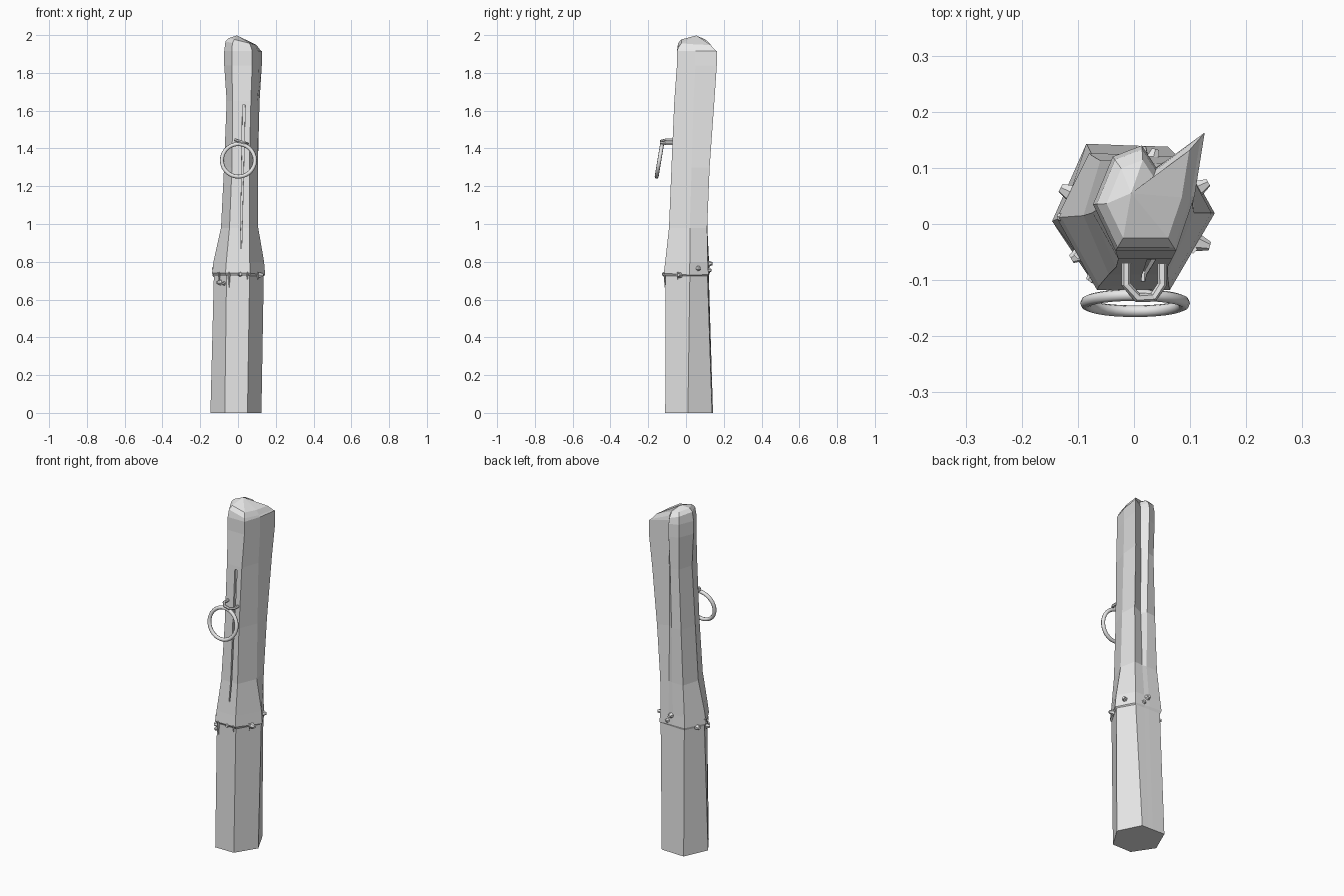
import bpy, bmesh, math, random
from mathutils import Vector, Matrix

if "Cube" in bpy.data.objects:
    bpy.data.objects.remove(bpy.data.objects["Cube"])

random.seed(4)
mat = bpy.data.materials.new("pale grey")
mat.diffuse_color = (0.8, 0.8, 0.8, 1)
mat.use_nodes = True
mat.node_tree.nodes["Principled BSDF"].inputs["Base Color"].default_value = mat.diffuse_color


def make(name, bm, smooth=None):
    bmesh.ops.recalc_face_normals(bm, faces=bm.faces)
    me = bpy.data.meshes.new(name)
    bm.to_mesh(me)
    bm.free()
    me.materials.append(mat)
    ob = bpy.data.objects.new(name, me)
    bpy.context.collection.objects.link(ob)
    if smooth:
        bpy.ops.object.select_all(action='DESELECT')
        bpy.context.view_layer.objects.active = ob
        ob.select_set(True)
        bpy.ops.object.shade_smooth_by_angle(angle=math.radians(smooth))
    return ob


def loft(bm, rings, apex=None):
    vs = [[bm.verts.new(p) for p in r] for r in rings]
    n = len(vs[0])
    for a, b in zip(vs, vs[1:]):
        for i in range(n):
            bm.faces.new((a[i], a[(i + 1) % n], b[(i + 1) % n], b[i]))
    bm.faces.new(vs[0][::-1])
    if apex is None:
        bm.faces.new(vs[-1])
    else:
        t = bm.verts.new(apex)
        for i in range(n):
            bm.faces.new((vs[-1][i], vs[-1][(i + 1) % n], t))


# Post cross-sections: left, front-left, front-right, right,
# back-right, groove, groove lip, back-left
section = {
    0.0: [(-.146, .005), (-.07, -.11), (.05, -.11), (.124, .01),
          (.06, .138), (.02, .139), (-.01, .14), (-.085, .143)],
    0.73: [(-.13, .012), (-.062, -.11), (.062, -.11), (.138, .02),
           (.085, .115), (.03, .118), (0, .12), (-.075, .122)],
    1.0: [(-.09, .015), (-.045, -.09), (.06, -.09), (.107, .02),
          (.088, .112), (.035, .108), (.01, .113), (-.06, .113)],
    1.3: [(-.074, .02), (-.032, -.077), (.06, -.077), (.105, .03),
          (.1, .125), (.037, .098), (.01, .118), (-.047, .113)],
    1.65: [(-.06, .03), (-.028, -.062), (.068, -.062), (.104, .04),
           (.114, .15), (.038, .1), (.012, .13), (-.035, .115)],
    1.9: [(-.073, .035), (-.033, -.048), (.075, -.048), (.108, .05),
          (.126, .163), (.04, .1), (.014, .14), (-.038, .12)],
}


def ring(key, z, s=1.0, cx=0.02, cy=0.04, wobble=0):
    return [Vector((cx + (x - cx) * s, cy + (y - cy) * s,
                    z + random.uniform(-wobble, wobble)))
            for x, y in section[key]]


def top_ring(s, z):
    # crown slopes down towards the right
    return [Vector((p.x, p.y, z - 0.25 * p.x)) for p in ring(1.9, z, s)]


bm = bmesh.new()
loft(bm, [ring(0.0, 0), ring(0.73, 0.725, .985), ring(0.73, 0.735, 1.05, wobble=.008),
          ring(0.73, 0.80, 1.0), ring(1.0, 0.98), ring(1.3, 1.3),
          ring(1.65, 1.65), ring(1.9, 1.84), ring(1.9, 1.915),
          top_ring(.93, 1.95), top_ring(.74, 1.972)], (-.005, .055, 1.998))
post = make("post", bm)

# Long narrow crack cut into the front
bm = bmesh.new()
crack = [(.025, 1.63, -.075, -.05), (.025, .87, -.11, -.085)]
rings = []
for (dx, z, y0, y1), x, w in zip(crack, (.031, .016), (.01, .004)):
    rings.append([(x - w, y0 - .03, z), (x + w, y0 - .03, z),
                  (x + w * .7, y1, z), (x - w * .7, y1, z)])
loft(bm, rings)
cutter = make("crack_cutter", bm)
cutter.hide_render = True
cutter.hide_viewport = True
mod = post.modifiers.new("crack", 'BOOLEAN')
mod.operation = 'DIFFERENCE'
mod.solver = 'EXACT'
mod.object = cutter

# Hanging ring
R, r, N, M = 0.0875, 0.0105, 28, 8
tilt = Matrix.Rotation(math.radians(-9.5), 4, 'X')
bm = bmesh.new()
grid = []
for i in range(N):
    a = math.tau * i / N
    row = []
    for j in range(M):
        b = math.tau * j / M
        d = R + r * math.cos(b)
        p = tilt @ Vector((d * math.cos(a), r * math.sin(b), d * math.sin(a)))
        row.append(bm.verts.new(p + Vector((.002, -.141, 1.337))))
    grid.append(row)
for i in range(N):
    for j in range(M):
        k, l = (i + 1) % N, (j + 1) % M
        bm.faces.new((grid[i][j], grid[k][j], grid[k][l], grid[i][l]))
make("hanging_ring", bm, 50)

# Staple holding the ring: six-sided bar along a U path
path = [(-.014, -.05), (-.014, -.108), (.006, -.131),
        (.034, -.131), (.05, -.108), (.05, -.05)]
pts = [Vector((x, y, 1.44 - .3 * x)) for x, y in path]
rings = []
for i, p in enumerate(pts):
    t = (pts[min(i + 1, 5)] - pts[max(i - 1, 0)]).normalized()
    side = t.cross(Vector((0, 0, 1))).normalized()
    up = side.cross(t)
    rings.append([p + .0085 * (side * math.cos(k * math.tau / 6) + up * math.sin(k * math.tau / 6))
                  for k in range(6)])
bm = bmesh.new()
loft(bm, rings)
make("staple", bm)

# Barnacles around the waterline: position and radius
spots = [(.012, -.113, .735, .017), (.123, -.036, .73, .017), (-.1, -.056, .69, .018),
         (-.073, -.093, .685, .015), (-.118, .058, .73, .019), (.122, .068, .765, .016),
         (.012, .124, .79, .02), (.035, .122, .755, .016), (-.128, .012, .765, .012)]
bm = bmesh.new()
for x, y, z, rad in spots:
    out = Vector((x, y, 0)).normalized()
    rot = out.to_track_quat('Z', 'Y').to_matrix().to_4x4()
    place = Matrix.Translation((x, y, z)) @ rot @ Matrix.Rotation(random.random() * 3, 4, 'Z')
    bmesh.ops.create_cone(bm, cap_ends=True, segments=6, radius1=rad, radius2=rad * .45,
                          depth=rad * 1.5, matrix=place)
make("barnacles", bm)

# Ragged splinters hanging below the lip
bm = bmesh.new()
for x, y, length in [(-.047, -.112, .08), (.05, -.112, .04), (-.1, -.055, .05),
                     (.105, -.045, .04), (.125, .03, .03)]:
    bmesh.ops.create_cone(bm, cap_ends=True, segments=4, radius1=.001, radius2=.008,
                          depth=length, matrix=Matrix.Translation((x, y, .745 - length / 2)))
make("splinters", bm)
